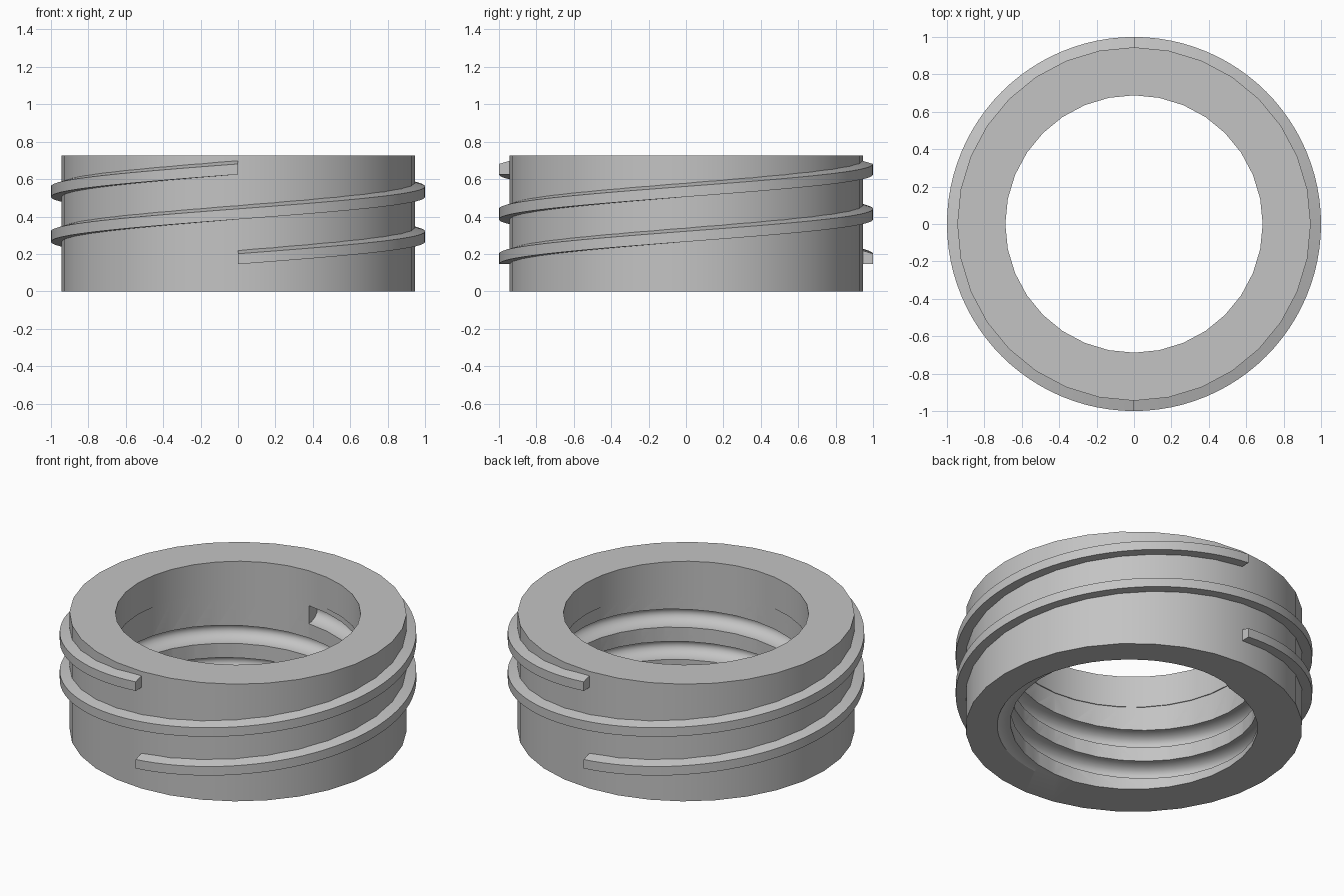
import bpy, bmesh, math

cube = bpy.data.objects.get("Cube")
if cube:
    bpy.data.objects.remove(cube, do_unlink=True)

# Single plain colour
grey = bpy.data.materials.new("plain_grey")
grey.use_nodes = True
colour = (0.55, 0.55, 0.55, 1)
grey.diffuse_color = colour
grey.node_tree.nodes["Principled BSDF"].inputs["Base Color"].default_value = colour

HEIGHT = 0.725
BODY_R = 0.945
SIDES = 32


def make_object(name, bm):
    bmesh.ops.recalc_face_normals(bm, faces=bm.faces[:])
    mesh = bpy.data.meshes.new(name)
    bm.to_mesh(mesh)
    bm.free()
    mesh.materials.append(grey)
    obj = bpy.data.objects.new(name, mesh)
    bpy.context.collection.objects.link(obj)
    return obj


def sweep(name, section, start, turns, lead, z0, steps, closed=False):
    """Carry an (r, z) section around the z axis, rising by lead per turn."""
    bm = bmesh.new()
    rings = []
    for i in range(steps if closed else steps + 1):
        t = turns * i / steps
        a = start + math.tau * t
        rings.append([bm.verts.new((r * math.cos(a), r * math.sin(a), z0 + z + lead * t))
                      for r, z in section])
    pairs = list(zip(rings, rings[1:]))
    if closed:
        pairs.append((rings[-1], rings[0]))
    n = len(section)
    for a, b in pairs:
        for j in range(n):
            k = (j + 1) % n
            bm.faces.new((a[j], a[k], b[k], b[j]))
    if not closed:
        bm.faces.new(rings[0])
        bm.faces.new(rings[-1])
    return make_object(name, bm)


def smooth(obj, angle):
    bpy.ops.object.select_all(action="DESELECT")
    obj.select_set(True)
    bpy.context.view_layer.objects.active = obj
    bpy.ops.object.shade_smooth_by_angle(angle=math.radians(angle))


# Ring body, with a slightly wider bore below a small step
body_section = [(BODY_R, 0), (BODY_R, HEIGHT), (0.688, HEIGHT),
                (0.688, 0.53), (0.693, 0.53), (0.693, 0)]
body = sweep("ring_body", body_section, 0, 1, 0, 0, SIDES, closed=True)

# Round helical groove cut in the bore, running out through the bottom
GROOVE_LEAD = 0.2
GROOVE_TOP = 0.45
groove_turns = 2.6
groove_section = [(0.69 + 0.085 * math.cos(math.tau * i / 20),
                   0.056 * math.sin(math.tau * i / 20)) for i in range(20)]
cutter = sweep("groove_cutter", groove_section,
               math.pi / 2 - math.tau * groove_turns, groove_turns, GROOVE_LEAD,
               GROOVE_TOP - GROOVE_LEAD * groove_turns, 166)
cutter.hide_render = True

cut = body.modifiers.new("groove", "BOOLEAN")
cut.operation = "DIFFERENCE"
cut.solver = "EXACT"
cut.object = cutter
bpy.context.view_layer.objects.active = body
bpy.ops.object.modifier_apply(modifier=cut.name)
bpy.data.objects.remove(cutter, do_unlink=True)
smooth(body, 30)

# Two-start outer thread, one full turn each
thread_section = [(0.92, 0), (1.0, 0), (1.0, 0.056), (0.92, 0.08)]
for name, start in (("front_thread", -math.pi / 2), ("back_thread", math.pi / 2)):
    thread = sweep(name, thread_section, start, 1, 0.48, 0.145, 96)
    smooth(thread, 12)
